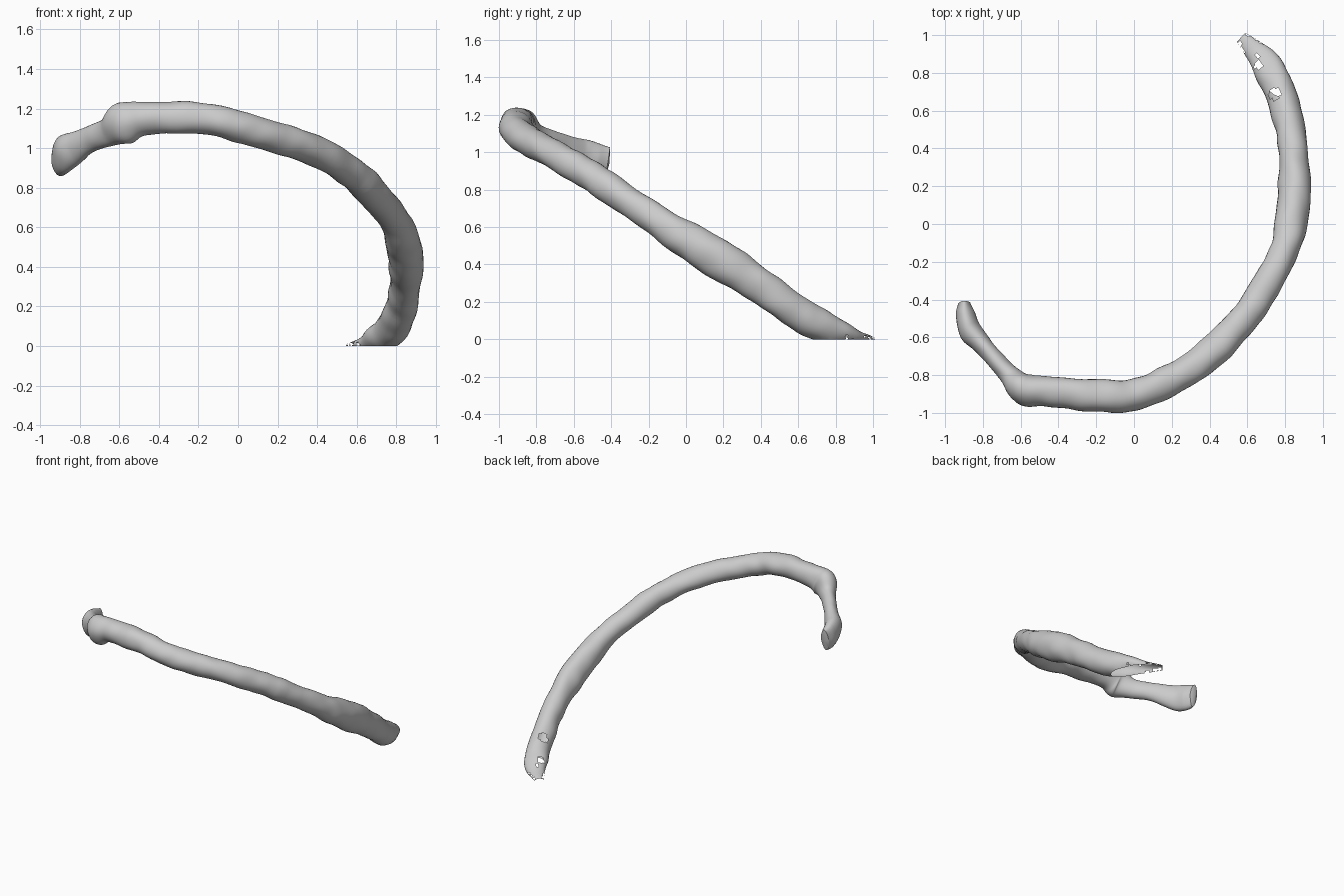
import bpy, bmesh, math
from mathutils import Vector, noise

cube = bpy.data.objects.get("Cube")
if cube:
    bpy.data.objects.remove(cube, do_unlink=True)

SIDES, STEPS = 28, 10
UP = Vector((0, 0, 1))

# Stations along the bone: x, y, z, half width, half height
path = [
    (-.90, -.42, .945, .03, .085), (-.895, -.48, .955, .05, .095),
    (-.87, -.56, .975, .06, .095), (-.81, -.63, 1.01, .052, .078),
    (-.73, -.72, 1.055, .047, .065), (-.65, -.81, 1.08, .058, .074),
    (-.575, -.875, 1.125, .085, .105), (-.46, -.885, 1.15, .079, .084),
    (-.2, -.912, 1.15, .086, .081), (0, -.907, 1.11, .082, .08),
    (.2, -.82, 1.05, .083, .078), (.4, -.69, .98, .083, .077),
    (.6, -.48, .855, .08, .08), (.77, -.2, .665, .076, .08),
    (.83, 0, .535, .086, .097), (.85, .2, .41, .086, .107),
    (.843, .4, .285, .078, .092), (.805, .6, .14, .08, .09),
    (.765, .72, .075, .084, .085), (.715, .82, .04, .082, .07),
    (.655, .9, .012, .065, .042), (.565, .985, .002, .03, .012),
]


def spline(a, b, c, d, t):
    """Smooth value between b and c."""
    return .5 * (2 * b + (c - a) * t + (2 * a - 5 * b + 4 * c - d) * t * t
                 + (3 * b - a - 3 * c + d) * t ** 3)


def resample(points):
    out = []
    last = len(points) - 1
    for i in range(last):
        ctrl = [points[min(max(i + k, 0), last)] for k in (-1, 0, 1, 2)]
        for s in range(STEPS):
            out.append([spline(*v, s / STEPS) for v in zip(*ctrl)])
    return out + [list(points[-1])]


stations = resample(path)
centres = [Vector(s[:3]) for s in stations]

# Sweep the oval section along the curve, with slight natural lumps
bm = bmesh.new()
rings = []
for i, s in enumerate(stations):
    along = (centres[min(i + 1, len(centres) - 1)] - centres[max(i - 1, 0)]).normalized()
    side = along.cross(UP).normalized()
    top = side.cross(along)
    ring = []
    for k in range(SIDES):
        a = math.tau * k / SIDES
        p = centres[i] + side * s[3] * math.cos(a) + top * s[4] * math.sin(a)
        out = (p - centres[i]).normalized()
        ring.append(bm.verts.new(p + out * .009 * noise.noise(p * 9)))
    rings.append(ring)
for r, q in zip(rings, rings[1:]):
    for k in range(SIDES):
        n = (k + 1) % SIDES
        bm.faces.new((r[k], r[n], q[n], q[k]))

# Rounded cap on the head
cap = centres[0] + (centres[0] - centres[2]).normalized() * .012
tip = bm.verts.new(cap)
for k in range(SIDES):
    bm.faces.new((rings[0][(k + 1) % SIDES], rings[0][k], tip))
bmesh.ops.recalc_face_normals(bm, faces=bm.faces)

# Broken open end, cut flat at the ground
bmesh.ops.bisect_plane(bm, geom=bm.verts[:] + bm.edges[:] + bm.faces[:],
                       plane_co=(0, 0, 0), plane_no=(0, 0, -1), clear_outer=True)

# Worn holes and frayed edge near the open end
holes = [(.745, .69, .032), (.66, .84, .022), (.655, .89, .014)]
worn = []
for f in bm.faces:
    c = f.calc_center_median()
    in_hole = any(math.hypot(c.x - x, c.y - y) < r for x, y, r in holes)
    frayed = c.y > .85 and c.z < .02 and noise.noise(c * 45) > .2
    if (in_hole and f.normal.z > 0) or frayed:
        worn.append(f)
bmesh.ops.delete(bm, geom=worn, context='FACES')

mesh = bpy.data.meshes.new("rib_bone")
bm.to_mesh(mesh)
bm.free()
bone = bpy.data.objects.new("rib_bone", mesh)
bpy.context.collection.objects.link(bone)

grey = bpy.data.materials.new("bone_grey")
grey.use_nodes = True
colour = (.6, .6, .6, 1)
grey.diffuse_color = colour
grey.node_tree.nodes["Principled BSDF"].inputs["Base Color"].default_value = colour
mesh.materials.append(grey)

bpy.context.view_layer.objects.active = bone
bone.select_set(True)
bpy.ops.object.shade_smooth_by_angle(angle=math.radians(50))
